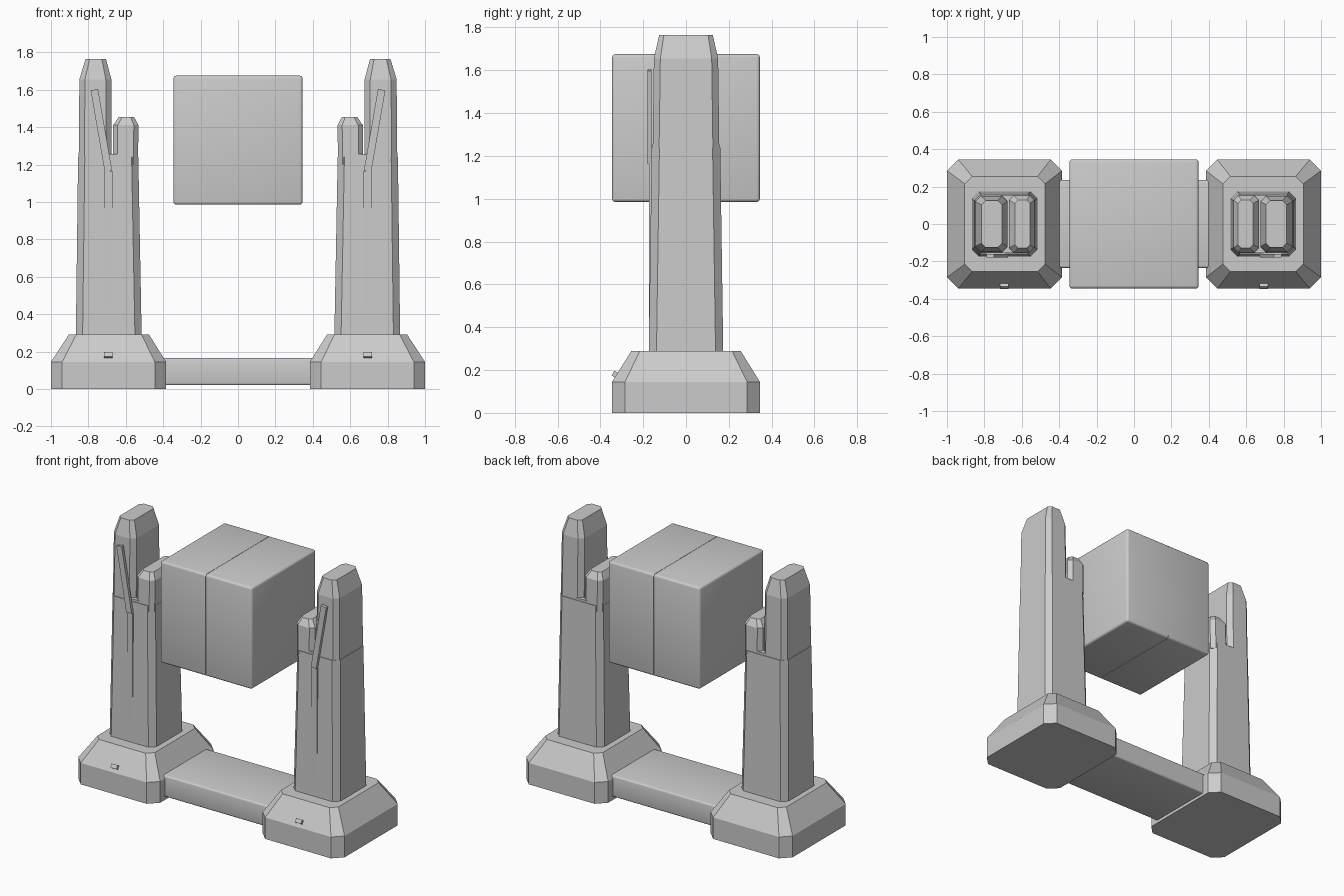
import bpy
import bmesh
from mathutils import Vector, Matrix

old = bpy.data.objects.get("Cube")
if old:
    bpy.data.objects.remove(old, do_unlink=True)

GREY = (0.6, 0.6, 0.6, 1.0)
stone = bpy.data.materials.new("light grey")
stone.use_nodes = True
stone.diffuse_color = GREY
stone.node_tree.nodes["Principled BSDF"].inputs["Base Color"].default_value = GREY


def finish(name, bm, mirror=True):
    """Turn the bmesh into an object, mirrored to the other side if wanted."""
    bmesh.ops.recalc_face_normals(bm, faces=bm.faces)
    mesh = bpy.data.meshes.new(name)
    bm.to_mesh(mesh)
    bm.free()
    mesh.materials.append(stone)
    obj = bpy.data.objects.new(name, mesh)
    bpy.context.collection.objects.link(obj)
    if mirror:
        mod = obj.modifiers.new("mirror", "MIRROR")
        mod.use_mirror_merge = False
    return obj


def loft(name, rings):
    """Stack of corner-cut rectangles: (x0, x1, half depth, corner cut, z)."""
    bm = bmesh.new()
    loops = []
    for x0, x1, d, c, z in rings:
        outline = [(x0 + c, -d), (x1 - c, -d), (x1, c - d), (x1, d - c),
                   (x1 - c, d), (x0 + c, d), (x0, d - c), (x0, c - d)]
        loops.append([bm.verts.new((x, y, z)) for x, y in outline])
    for low, high in zip(loops, loops[1:]):
        for i in range(8):
            j = (i + 1) % 8
            bm.faces.new((low[i], low[j], high[j], high[i]))
    bm.faces.new(loops[0])
    bm.faces.new(loops[-1])
    return finish(name, bm)


def box(size, matrix):
    bm = bmesh.new()
    bmesh.ops.create_cube(bm, size=1)
    bmesh.ops.scale(bm, vec=size, verts=bm.verts)
    bmesh.ops.transform(bm, matrix=matrix, verts=bm.verts)
    return bm


def round_edges(bm, edges, width):
    bmesh.ops.bevel(bm, geom=edges, offset=width, segments=3,
                    profile=0.5, affect='EDGES')


def smooth(obj):
    bpy.ops.object.select_all(action='DESELECT')
    obj.select_set(True)
    bpy.context.view_layer.objects.active = obj
    bpy.ops.object.shade_smooth_by_angle(angle=0.7)


def at(x, y, z):
    return Matrix.Translation((x, y, z))


# Towers: plinth, tapering shaft and the split top
loft("tower_base", [(0.385, 1.0, 0.345, 0.06, 0.0),
                    (0.385, 1.0, 0.345, 0.06, 0.145),
                    (0.475, 0.905, 0.255, 0.04, 0.29)])
loft("tower_shaft", [(0.515, 0.867, 0.174, 0.036, 0.28),
                     (0.533, 0.855, 0.16, 0.036, 1.24)])
loft("tall_prong", [(0.677, 0.852, 0.156, 0.03, 1.2),
                    (0.677, 0.848, 0.15, 0.03, 1.655),
                    (0.706, 0.815, 0.125, 0.022, 1.765)])
loft("short_prong", [(0.535, 0.668, 0.156, 0.025, 1.2),
                     (0.532, 0.668, 0.153, 0.025, 1.41),
                     (0.556, 0.637, 0.128, 0.018, 1.455)])
finish("slot_floor", box((0.08, 0.312, 0.06), at(0.675, 0, 1.225)))

# Front trim: upright strip, leaning rod and small stud on the plinth slope
finish("front_strip", box((0.042, 0.04, 0.835), at(0.693, -0.152, 0.748)))
foot, tip = Vector((0.693, -0.17, 1.165)), Vector((0.768, -0.17, 1.6))
lean = (tip - foot).to_track_quat('Z', 'Y').to_matrix().to_4x4()
finish("leaning_rod", box((0.02, 0.04, (tip - foot).length),
                          Matrix.Translation((foot + tip) / 2) @ lean))
slope = Matrix.Rotation(-0.555, 4, 'X')
finish("plinth_stud", box((0.045, 0.03, 0.026), at(0.693, -0.328, 0.178) @ slope))

# Beam joining the two plinths
bm = box((1.0, 0.47, 0.145), at(0, 0, 0.0925))
long_edges = [e for e in bm.edges
              if abs(e.verts[0].co.x - e.verts[1].co.x) > 0.5]
round_edges(bm, long_edges, 0.012)
smooth(finish("joining_beam", bm, mirror=False))

# Floating cube made of two halves with a hairline seam
bm = box((0.69, 0.69, 0.69), at(0, 0, 1.33))
round_edges(bm, bm.edges[:], 0.015)
cut = bmesh.ops.bisect_plane(bm, geom=bm.verts[:] + bm.edges[:] + bm.faces[:],
                             plane_co=(0.001, 0, 0), plane_no=(1, 0, 0),
                             clear_inner=True)
bmesh.ops.holes_fill(bm, edges=[e for e in bm.edges if e.is_boundary], sides=0)
smooth(finish("floating_cube", bm))
